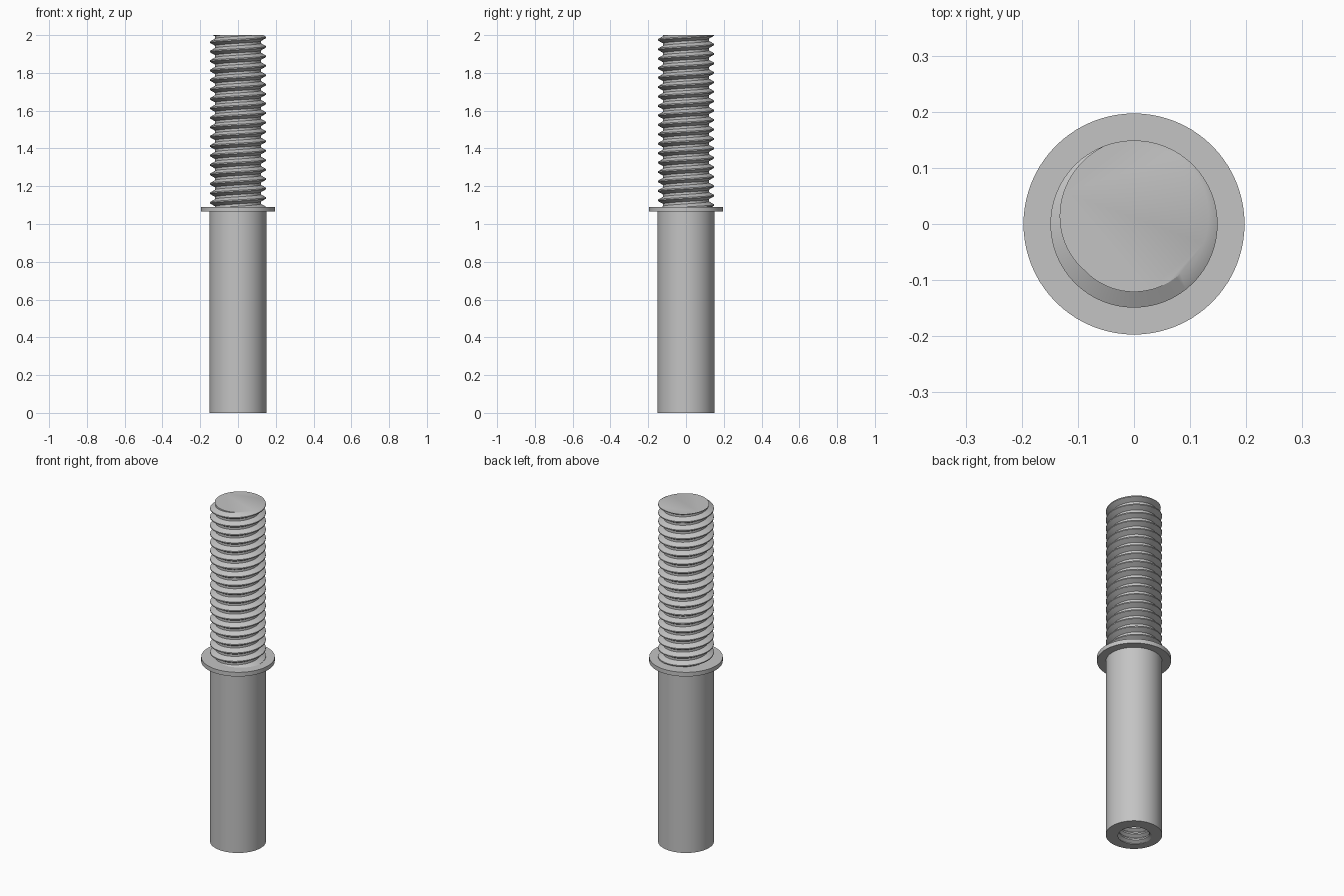
import bpy, bmesh
from math import cos, sin, tau, radians, ceil

cube = bpy.data.objects.get("Cube")
if cube:
    bpy.data.objects.remove(cube)

SEGS = 80

steel = bpy.data.materials.new("grey_steel")
steel.use_nodes = True
colour = (0.55, 0.55, 0.55, 1)
steel.diffuse_color = colour
steel.node_tree.nodes["Principled BSDF"].inputs["Base Color"].default_value = colour


def make_object(name, bm):
    bmesh.ops.recalc_face_normals(bm, faces=bm.faces)
    mesh = bpy.data.meshes.new(name)
    bm.to_mesh(mesh)
    bm.free()
    mesh.materials.append(steel)
    obj = bpy.data.objects.new(name, mesh)
    bpy.context.collection.objects.link(obj)
    return obj


def threaded_solid(name, root, crest, pitch, z0, z1, phase=0):
    """Right-handed helical thread, cut flat and capped at z0 and z1."""
    # One pitch of the profile: crest flat, lower flank, root flat, upper flank
    profile = [(crest, -1 / 16), (crest, 1 / 16), (root, 3 / 8),
               (root, 5 / 8), (crest, 15 / 16)]
    bm = bmesh.new()
    turns = ceil((z1 - z0) / pitch) + 5
    previous = None
    for i in range(turns * SEGS + 1):
        a = tau * i / SEGS
        base = z0 + pitch * (i / SEGS - 3)
        row = [bm.verts.new((r * cos(a + phase), r * sin(a + phase), base + pitch * t))
               for r, t in profile]
        if previous:
            for k in range(4):
                bm.faces.new((previous[k], row[k], row[k + 1], previous[k + 1]))
        previous = row
    bmesh.ops.remove_doubles(bm, verts=bm.verts, dist=1e-5)
    # Trim both ends and close them
    for z, normal in ((z0, (0, 0, -1)), (z1, (0, 0, 1))):
        cut = bmesh.ops.bisect_plane(
            bm, geom=bm.verts[:] + bm.edges[:] + bm.faces[:], dist=1e-6,
            plane_co=(0, 0, z), plane_no=normal, clear_outer=True)
        rim = [e for e in cut["geom_cut"] if isinstance(e, bmesh.types.BMEdge)]
        bmesh.ops.contextual_create(bm, geom=rim)
    return make_object(name, bm)


def cylinder(name, radius, z0, z1):
    bm = bmesh.new()
    bmesh.ops.create_cone(bm, cap_ends=True, segments=SEGS, radius1=radius,
                          radius2=radius, depth=z1 - z0)
    bmesh.ops.translate(bm, verts=bm.verts, vec=(0, 0, (z0 + z1) / 2))
    return make_object(name, bm)


# Main parts
body = cylinder("body_sleeve", 0.15, 0, 1.07)
flange = cylinder("flange", 0.197, 1.065, 1.09)
stud = threaded_solid("threaded_stud", 0.121, 0.149, 0.05, 1.085, 2.0, radians(340))

# Tapped hole in the underside of the sleeve
tap = threaded_solid("tapped_hole_cutter", 0.081, 0.1, 0.035, -0.02, 0.5)
tap.hide_render = True
boolean = body.modifiers.new("tapped_hole", 'BOOLEAN')
boolean.operation = 'DIFFERENCE'
boolean.solver = 'EXACT'
boolean.object = tap
depsgraph = bpy.context.evaluated_depsgraph_get()
drilled = bpy.data.meshes.new_from_object(body.evaluated_get(depsgraph))
body.modifiers.clear()
body.data = drilled
bpy.data.objects.remove(tap)

# Smooth round walls, crisp thread edges
for obj in (body, flange, stud):
    bpy.ops.object.select_all(action='DESELECT')
    obj.select_set(True)
    bpy.context.view_layer.objects.active = obj
    bpy.ops.object.shade_smooth_by_angle(angle=radians(30))
